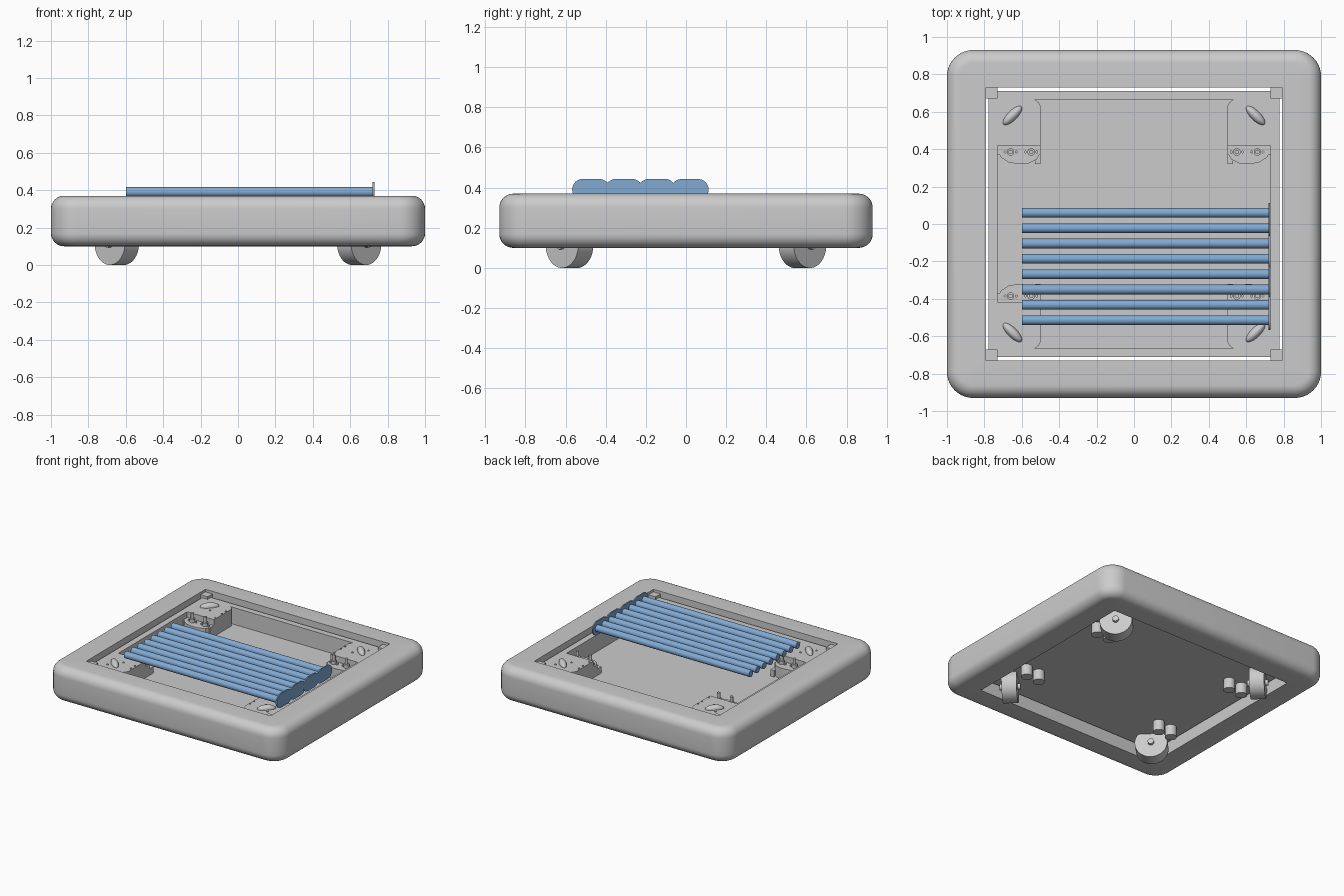
import bpy, bmesh
from math import sin, cos, pi, radians
from mathutils import Matrix, Vector

if "Cube" in bpy.data.objects:
    bpy.data.objects.remove(bpy.data.objects["Cube"])

blue = bpy.data.materials.new("roller_blue")
blue.diffuse_color = (0.22, 0.40, 0.65, 1)
blue.use_nodes = True
blue.node_tree.nodes["Principled BSDF"].inputs["Base Color"].default_value = blue.diffuse_color


def finish(name, bm, smooth=True, mat=None):
    bmesh.ops.remove_doubles(bm, verts=bm.verts, dist=1e-5)
    bmesh.ops.recalc_face_normals(bm, faces=bm.faces)
    me = bpy.data.meshes.new(name)
    bm.to_mesh(me)
    bm.free()
    ob = bpy.data.objects.new(name, me)
    bpy.context.collection.objects.link(ob)
    if mat:
        me.materials.append(mat)
    if smooth:
        bpy.ops.object.select_all(action='DESELECT')
        ob.select_set(True)
        bpy.context.view_layer.objects.active = ob
        bpy.ops.object.shade_smooth_by_angle(angle=radians(35))
    return ob


def box(name, x0, x1, y0, y1, z0, z1):
    bm = bmesh.new()
    size = Matrix.Diagonal((abs(x1 - x0), abs(y1 - y0), z1 - z0, 1))
    mid = Matrix.Translation(((x0 + x1) / 2, (y0 + y1) / 2, (z0 + z1) / 2))
    bmesh.ops.create_cube(bm, size=1, matrix=mid @ size)
    return finish(name, bm, False)


def rod(name, center, axis, r, length, seg=24, r2=None, mat=None):
    bm = bmesh.new()
    rot = Vector(axis).to_track_quat('Z', 'Y').to_matrix().to_4x4()
    bmesh.ops.create_cone(bm, cap_ends=True, segments=seg, radius1=r,
                          radius2=r if r2 is None else r2, depth=length,
                          matrix=Matrix.Translation(center) @ rot)
    return finish(name, bm, True, mat)


def prism(name, pts, direction, mat=None):
    bm = bmesh.new()
    face = bm.faces.new([bm.verts.new(p) for p in pts])
    top = bmesh.ops.extrude_face_region(bm, geom=[face])['geom']
    bmesh.ops.translate(bm, vec=direction,
                        verts=[g for g in top if isinstance(g, bmesh.types.BMVert)])
    return finish(name, bm, True, mat)


def rounded_rect(hx, hy, r, z, n=10):
    pts = []
    for k, (sx, sy) in enumerate([(1, 1), (-1, 1), (-1, -1), (1, -1)]):
        for i in range(n + 1):
            a = k * pi / 2 + i / n * pi / 2
            pts.append((sx * (hx - r) + r * cos(a), sy * (hy - r) + r * sin(a), z))
    return pts


# Bumper ring: rounded outer section swept around a square-cornered opening
R, Z0, Z1 = 0.07, 0.10, 0.37
section = [(R - R * cos(t * pi / 16), Z1 - R + R * sin(t * pi / 16)) for t in range(9)]
section += [(d, Z0 + Z1 - z) for d, z in reversed(section)][:9]
bm = bmesh.new()
rings = [rounded_rect(0.79, 0.73, 0, Z1)]
rings += [rounded_rect(1 - d, 0.93 - d, 0.14 - d, z) for d, z in reversed(section[:9])]
rings += [rounded_rect(1 - d, 0.93 - d, 0.14 - d, Z0 + Z1 - z) for d, z in section[:9]]
rings += [rounded_rect(0.79, 0.73, 0, Z0)]
loops = [[bm.verts.new(p) for p in ring] for ring in rings]
n = len(loops[0])
for a, b in zip(loops, loops[1:] + loops[:1]):
    for i in range(n):
        j = (i + 1) % n
        bm.faces.new((a[i], a[j], b[j], b[i]))
bmesh.ops.dissolve_degenerate(bm, dist=1e-5, edges=bm.edges)
finish("bumper_ring", bm)

# Chassis floor and the low beams round it
FLOOR, DECK = 0.20, 0.33
box("chassis_floor", -0.778, 0.778, -0.712, 0.712, FLOOR - 0.015, FLOOR)
for s in (-1, 1):
    box("side_beam", s * 0.73, s * 0.778, -0.712, 0.712, FLOOR, DECK)
    box("end_beam", -0.73, 0.73, s * 0.665, s * 0.712, FLOOR, DECK)

# Four mirrored corner drive units
gear_outline = [(0.50, 0.385), (0.60, 0.395), (0.68, 0.41), (0.73, 0.44), (0.73, 0.39),
                (0.71, 0.355), (0.67, 0.33), (0.62, 0.32), (0.56, 0.325), (0.52, 0.345)]
mount_outline = [(0.50, 0.42), (0.73, 0.42), (0.73, 0.665), (0.53, 0.665), (0.51, 0.65), (0.50, 0.63)]
for sx in (-1, 1):
    for sy in (-1, 1):
        def at(x, y, z):
            return (sx * x, sy * y, z)
        diag = Vector((sx, sy, 0)).normalized()
        # bracket bridging the gap to the bumper
        box("corner_bracket", sx * 0.73, sx * 0.792, sy * 0.67, sy * 0.732, 0.18, DECK + 0.02)
        # motor mount and gearbox
        prism("motor_mount", [at(x, y, FLOOR) for x, y in mount_outline], (0, 0, DECK - FLOOR))
        prism("gearbox", [at(x, y, FLOOR) for x, y in gear_outline], (0, 0, 0.085))
        box("gearbox_base", sx * 0.50, sx * 0.73, sy * 0.37, sy * 0.42, FLOOR, 0.285)
        box("mount_lip", sx * 0.50, sx * 0.53, sy * 0.32, sy * 0.42, FLOOR, 0.25)
        for mx in (0.55, 0.66):
            rod("motor_can", at(mx, 0.385, 0.15), (0, 0, 1), 0.042, 0.09)
            rod("motor_collar", at(mx, 0.385, 0.295), (0, 0, 1), 0.02, 0.03, 16)
            rod("motor_shaft", at(mx, 0.385, 0.32), (0, 0, 1), 0.012, 0.07, 12)
            for dx in (-0.03, 0.03):
                rod("gear_screw", at(mx + dx, 0.385, 0.288), (0, 0, 1), 0.008, 0.015, 8)
        for px, py in ((0.51, 0.45), (0.51, 0.53), (0.51, 0.58), (0.685, 0.62), (0.61, 0.53)):
            rod("mount_screw", at(px, py, DECK), (0, 0, 1), 0.007, 0.01, 8)
        # wheel on a diagonal axle
        hub = Vector(at(0.648, 0.58, 0.115))
        rod("wheel", hub, diag, 0.115, 0.106, 48)
        rod("axle_hub", hub, diag, 0.022, 0.15, 16)
        # slim cap rising through the mount above the wheel
        bm = bmesh.new()
        spin = Matrix.Rotation(-sx * sy * pi / 4, 4, 'Z')
        bmesh.ops.create_uvsphere(bm, u_segments=24, v_segments=12, radius=1,
                                  matrix=Matrix.Translation(at(0.65, 0.58, DECK)) @ spin
                                  @ Matrix.Diagonal((0.068, 0.026, 0.03, 1)))
        finish("wheel_cap", bm)

# Eight rollers carried in pairs by overlapping rounded end plates
ZR, PITCH = 0.39, 0.082
for i in range(8):
    rod("roller", (0.06, 0.06 - i * PITCH, ZR), (1, 0, 0), 0.026, 1.32, 32, mat=blue)
for k in range(4):
    yc = 0.06 - (2 * k + 0.5) * PITCH
    outline = []
    for i in range(34):
        side = 1 if i < 17 else -1
        a = -pi / 2 + (i if i < 17 else i - 1) * pi / 16
        outline.append((0.718 + 0.001 * (k % 2), yc + side * PITCH / 2 + 0.053 * cos(a),
                        ZR + 0.053 * sin(a)))
    prism("roller_end_plate", outline, (0.01, 0, 0), blue)
